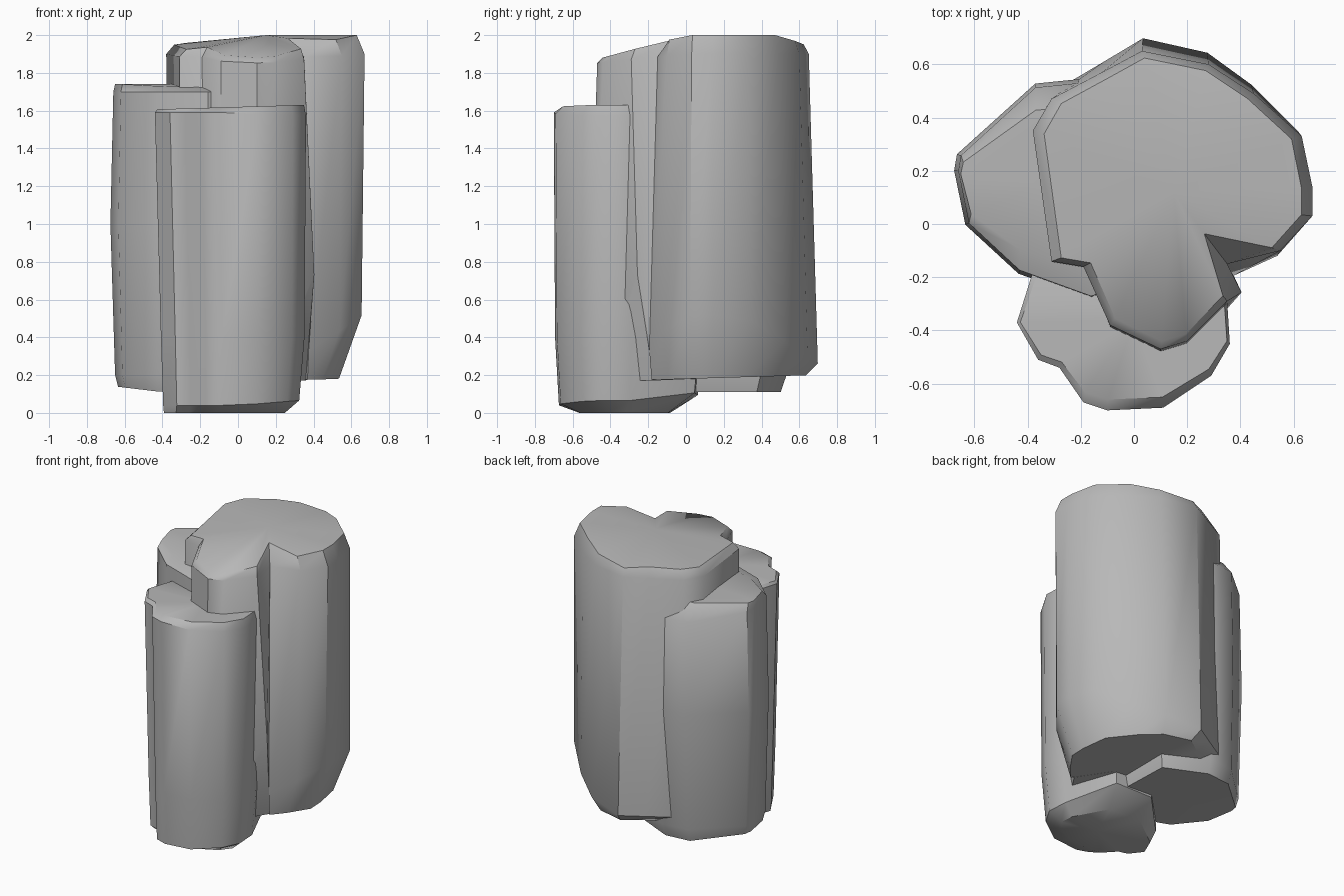
import bpy
import bmesh
import math

cube = bpy.data.objects.get("Cube")
if cube:
    bpy.data.objects.remove(cube)

stone = bpy.data.materials.new("grey stone")
stone.use_nodes = True
grey = (0.48, 0.48, 0.48, 1)
stone.diffuse_color = grey
stone.node_tree.nodes["Principled BSDF"].inputs["Base Color"].default_value = grey


def column(name, outline, centre, levels, chips=()):
    """Loft an outline through levels of (x scale, y scale, x shift, height rule).

    Each chip (level, corner, dx, dy, dz) moves one corner of one level."""
    cx, cy = centre
    bm = bmesh.new()
    rings = []
    for sx, sy, shift, height in levels:
        ring = []
        for px, py in outline:
            x, y = cx + (px - cx) * sx + shift, cy + (py - cy) * sy
            ring.append(bm.verts.new((x, y, height(x, y))))
        rings.append(ring)
    for level, corner, dx, dy, dz in chips:
        vert = rings[level][corner]
        vert.co.x += dx
        vert.co.y += dy
        vert.co.z += dz
    count = len(outline)
    for low, high in zip(rings, rings[1:]):
        for i in range(count):
            j = (i + 1) % count
            bm.faces.new((low[i], low[j], high[j], high[i]))
    # Fan caps over both ends
    for ring, height in ((rings[0], levels[0][3]), (rings[-1], levels[-1][3])):
        hub = bm.verts.new((cx, cy, height(cx, cy)))
        for i in range(count):
            bm.faces.new((ring[i], ring[(i + 1) % count], hub))
    bmesh.ops.recalc_face_normals(bm, faces=bm.faces)
    mesh = bpy.data.meshes.new(name)
    bm.to_mesh(mesh)
    bm.free()
    mesh.materials.append(stone)
    obj = bpy.data.objects.new(name, mesh)
    bpy.context.collection.objects.link(obj)
    bpy.ops.object.select_all(action="DESELECT")
    obj.select_set(True)
    bpy.context.view_layer.objects.active = obj
    bpy.ops.object.shade_smooth_by_angle(angle=math.radians(38))


def crown(x, y):
    """Top of the tall column, falling away to the left, front and back."""
    return 2 + .15 * min(0, x) + .27 * min(0, y) - .4 * max(0, y - .5)


# Tall column: the notch in its side opens towards the crown
tall = [(.1, -.47), (.2, -.44), (.35, -.29), (.35, -.15), (.55, -.1),
        (.67, .03), (.67, .14), (.63, .33), (.45, .49), (.28, .6),
        (.03, .65), (-.12, .57), (-.31, .47), (-.38, .35), (-.31, -.14),
        (-.19, -.16), (-.09, -.38)]
column("tall_rock_column", tall, (.15, .12), [
    (.74, .97, 0, lambda x, y: .18 + .03 * y),
    (.97, 1.09, 0, lambda x, y: .26 + .6 * max(0, x) ** 2),
    (1, 1, 0, lambda x, y: 1.9 + .1 * min(0, y)),
    (.92, .95, 0, crown),
], chips=[
    (0, 2, .06, .12, 0), (0, 3, .07, -.04, 0),
    (1, 2, .06, .07, .4), (1, 3, .03, -.02, 0),
    (3, 3, -.07, .1, .02),
])

# Middle column, bulging halfway up and running in under the tall one
middle = [(-.16, -.28), (.14, -.15), (.12, .4), (-.18, .54), (-.37, .52),
          (-.65, .26), (-.66, .2), (-.62, 0), (-.43, -.18)]
column("middle_rock_column", middle, (-.35, .15), [
    (.92, .9, 0, lambda x, y: .11 - .12 * min(0, x + .4)),
    (.97, .98, 0, lambda x, y: .2),
    (1.05, 1.02, 0, lambda x, y: 1),
    (1, .98, 0, lambda x, y: 1.7 - .2 * max(0, y - .2)),
    (.97, .75, 0, lambda x, y: 1.74 + .1 * min(0, y)),
])

# Short front column, standing on the ground
front = [(-.44, -.37), (-.36, -.51), (-.28, -.54), (-.19, -.67), (-.1, -.7),
         (.11, -.69), (.29, -.57), (.36, -.45), (.35, -.29), (.2, .08),
         (-.1, .1), (-.38, -.18)]
column("front_rock_column", front, (0, -.36), [
    (.8, .6, -.04, lambda x, y: 0),
    (.9, .92, 0, lambda x, y: .04 + .08 * max(0, x) + .15 * max(0, y + .3)),
    (.95, .98, .01, lambda x, y: .4),
    (1, 1, 0, lambda x, y: 1.59 - .05 * max(0, x)),
    (.97, .88, 0, lambda x, y: 1.62 + .03 * x),
])
